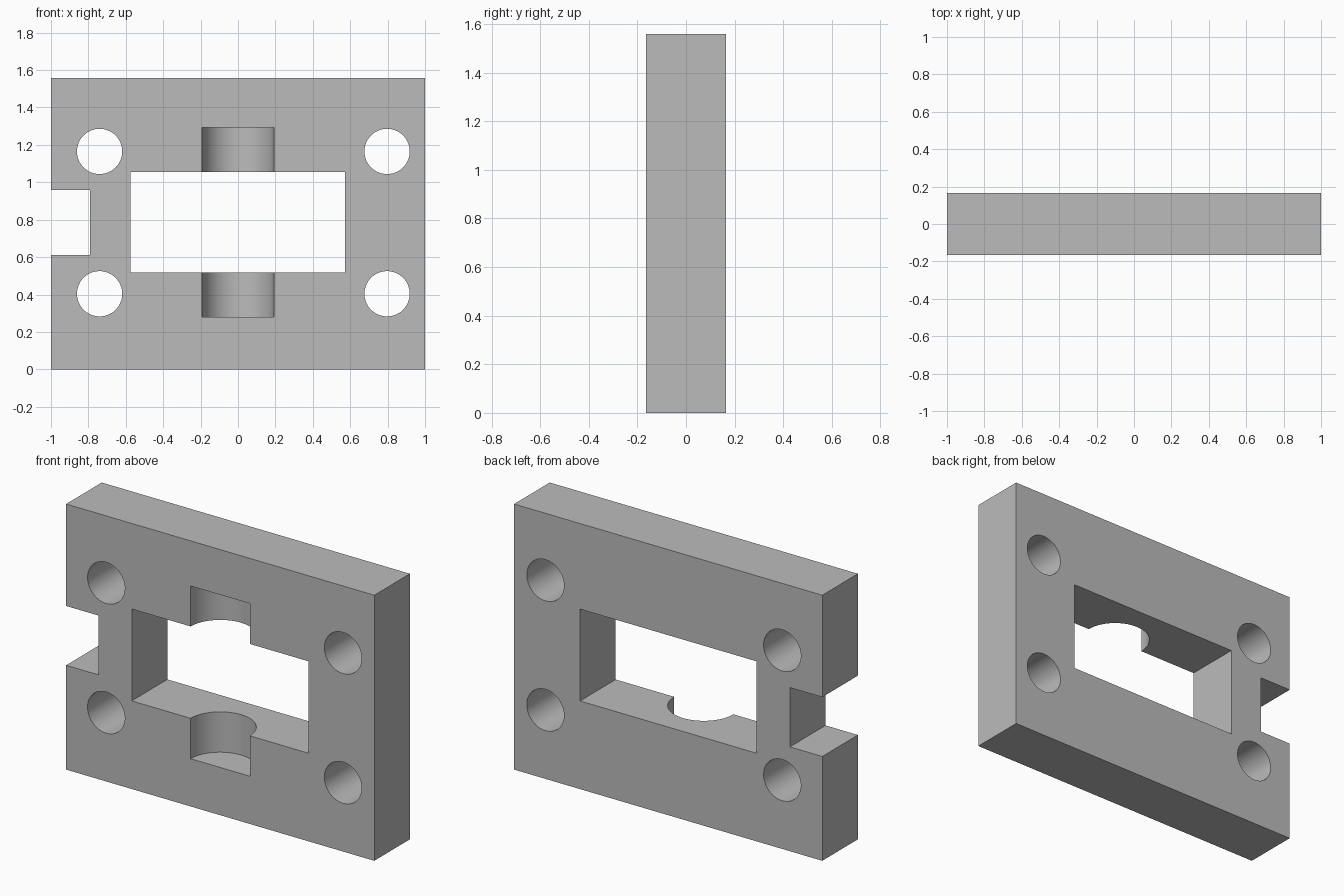
import bpy
from math import radians

cube = bpy.data.objects.get("Cube")
if cube:
    bpy.data.objects.remove(cube, do_unlink=True)

WIDTH, DEPTH, HEIGHT = 2.0, 0.33, 1.558
FRONT = -DEPTH / 2

grey = bpy.data.materials.new("plain grey")
grey.use_nodes = True
colour = (0.5, 0.5, 0.5, 1)
grey.diffuse_color = colour
grey.node_tree.nodes["Principled BSDF"].inputs["Base Color"].default_value = colour


def box(name, x0, x1, z0, z1, depth):
    """Block centred on y = 0, given by its front outline."""
    bpy.ops.mesh.primitive_cube_add(size=1, location=((x0 + x1) / 2, 0, (z0 + z1) / 2))
    ob = bpy.context.object
    ob.name = name
    ob.scale = (x1 - x0, depth, z1 - z0)
    bpy.ops.object.transform_apply(location=False, rotation=False, scale=True)
    ob.data.materials.append(grey)
    return ob


def cylinder(name, radius, length, location, tilt=0):
    bpy.ops.mesh.primitive_cylinder_add(vertices=64, radius=radius, depth=length,
                                        location=location, rotation=(radians(tilt), 0, 0))
    ob = bpy.context.object
    ob.name = name
    ob.data.materials.append(grey)
    return ob


# Main plate
plate = box("mounting_plate", -WIDTH / 2, WIDTH / 2, 0, HEIGHT, DEPTH)

# Central window and the notch in the right edge
cutters = [
    box("window_cutter", -0.574, 0.572, 0.517, 1.056, 1),
    box("notch_cutter", -1.2, -0.79, 0.612, 0.96, 1),
]

# Upright half-round recess in the front face, above and below the window
z0, z1 = 0.28, 1.293
cutters.append(cylinder("recess_cutter", 0.192, z1 - z0, (0, FRONT, (z0 + z1) / 2)))

# Four bolt holes
for x in (-0.74, 0.797):
    for z in (0.404, 1.165):
        cutters.append(cylinder("bolt_hole_cutter", 0.121, 1, (x, 0, z), tilt=90))

# Cut everything out of the plate
bpy.ops.object.select_all(action="DESELECT")
plate.select_set(True)
bpy.context.view_layer.objects.active = plate
for cutter in cutters:
    cutter.hide_render = True
    cut = plate.modifiers.new(cutter.name, "BOOLEAN")
    cut.operation = "DIFFERENCE"
    cut.solver = "EXACT"
    cut.object = cutter
    bpy.ops.object.modifier_apply(modifier=cut.name)
for cutter in cutters:
    bpy.data.objects.remove(cutter, do_unlink=True)

# Smooth round walls, crisp edges
bpy.ops.object.shade_smooth_by_angle(angle=radians(30))
